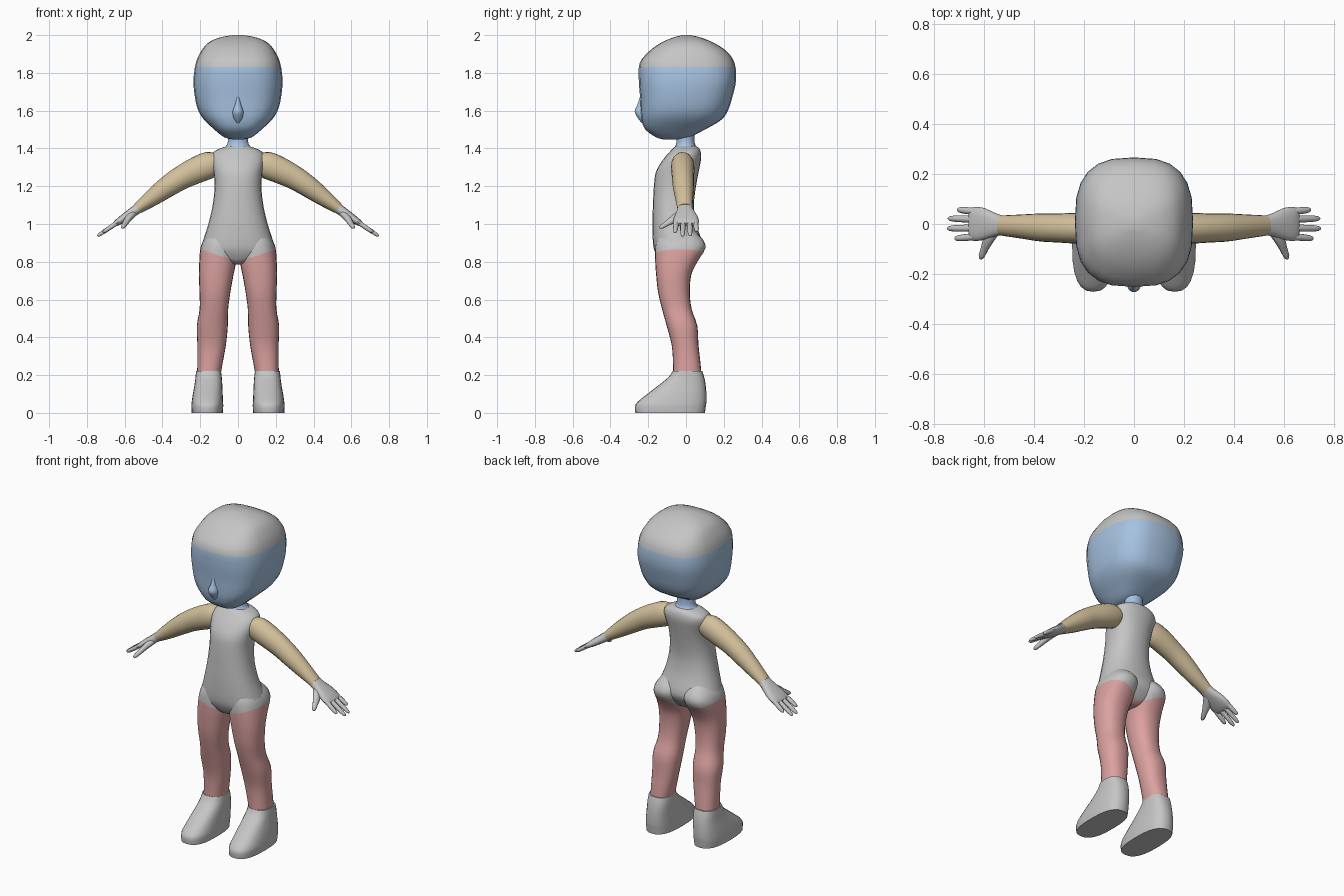
import bpy, bmesh, math
from mathutils import Vector


def material(name, rgb):
    m = bpy.data.materials.new(name)
    m.diffuse_color = (*rgb, 1)
    return m


GREY = material("light grey", (0.56, 0.56, 0.56))
BLUE = material("soft blue", (0.38, 0.54, 0.75))
SAND = material("sand", (0.65, 0.53, 0.33))
ROSE = material("rose", (0.71, 0.36, 0.35))


def oval(c, u, v, power, sides=24):
    """Superellipse ring around c with half-axes u and v."""
    pts = []
    for i in range(sides):
        a = 2 * math.pi * i / sides
        cs, sn = math.cos(a), math.sin(a)
        pts.append(c + u * math.copysign(abs(cs) ** (2 / power), cs)
                   + v * math.copysign(abs(sn) ** (2 / power), sn))
    return pts


def upright(rows, power=2.3):
    """Rings from rows of (z, x min, x max, y min, y max)."""
    return [oval(Vector(((x0 + x1) / 2, (y0 + y1) / 2, z)), Vector(((x1 - x0) / 2, 0, 0)),
                 Vector((0, (y1 - y0) / 2, 0)), power) for z, x0, x1, y0, y1 in rows]


UP = Vector((0.56, 0, 0.83))  # direction out of the back of the hand


def limb(rows, power=2, sides=16):
    """Rings along a path from rows of (x, y, z, half width, half thickness)."""
    pts = [Vector(r[:3]) for r in rows]
    rings = []
    for i, r in enumerate(rows):
        t = (pts[min(i + 1, len(pts) - 1)] - pts[max(i - 1, 0)]).normalized()
        n = UP.cross(t).normalized()
        rings.append(oval(pts[i], n * r[3], t.cross(n) * r[4], power, sides))
    return rings


def smooth_rings(rings, steps):
    """Catmull-Rom interpolation between rings."""
    out = []
    for i in range(len(rings) - 1):
        a, b, c, d = (rings[min(max(i + k, 0), len(rings) - 1)] for k in (-1, 0, 1, 2))
        for s in range(steps):
            t = s / steps
            out.append([q + 0.5 * t * ((r - p) + t * ((2 * p - 5 * q + 4 * r - w)
                        + t * (3 * q - p - 3 * r + w))) for p, q, r, w in zip(a, b, c, d)])
    return out + [rings[-1]]


def build(name, lofts, mats, cuts=(), rule=None, mirror=False, steps=3):
    bm = bmesh.new()
    for rings in lofts:
        rows = [[bm.verts.new(p) for p in ring] for ring in smooth_rings(rings, steps)]
        n = len(rows[0])
        for a, b in zip(rows, rows[1:]):
            for i in range(n):
                bm.faces.new((a[i], a[(i + 1) % n], b[(i + 1) % n], b[i]))
        bm.faces.new(rows[0])
        bm.faces.new(rows[-1])
    bmesh.ops.recalc_face_normals(bm, faces=bm.faces[:])
    for co, no in cuts:
        bmesh.ops.bisect_plane(bm, geom=bm.verts[:] + bm.edges[:] + bm.faces[:],
                               plane_co=co, plane_no=no, dist=1e-5)
    for f in bm.faces:
        f.smooth = True
        if rule:
            f.material_index = int(rule(f.calc_center_median()))
    me = bpy.data.meshes.new(name)
    bm.to_mesh(me)
    bm.free()
    me.set_sharp_from_angle(angle=math.radians(50))
    for m in mats:
        me.materials.append(m)
    ob = bpy.data.objects.new(name, me)
    bpy.context.collection.objects.link(ob)
    if mirror:
        ob.modifiers.new("mirror", 'MIRROR').use_mirror_merge = False
    return ob


def sym(rows):
    return [(z, -w, w, y0, y1) for z, w, y0, y1 in rows]


# Head with grey cap, and nose
head = sym([(1.448, 0.03, -0.12, -0.04), (1.46, 0.075, -0.16, 0.02), (1.5, 0.125, -0.215, 0.10),
            (1.55, 0.178, -0.235, 0.185), (1.6, 0.21, -0.24, 0.222), (1.67, 0.228, -0.243, 0.245),
            (1.76, 0.236, -0.25, 0.265), (1.85, 0.224, -0.246, 0.258), (1.91, 0.198, -0.2, 0.22),
            (1.955, 0.163, -0.14, 0.155), (1.985, 0.105, -0.075, 0.085), (2.0, 0.03, -0.02, 0.025)])
build("head", [upright(head, 2.8)], [BLUE, GREY],
      [((0, 0, 1.83), (0, 0, 1))], lambda c: c.z > 1.83)
build("nose", [upright(sym([(1.535, 0.008, -0.235, -0.21), (1.56, 0.024, -0.254, -0.2),
                            (1.595, 0.029, -0.272, -0.2), (1.63, 0.018, -0.258, -0.2),
                            (1.68, 0.008, -0.242, -0.21)]), 2)], [BLUE])

# Neck
build("neck", [upright(sym([(1.395, 0.085, -0.07, 0.068), (1.41, 0.066, -0.058, 0.055),
                            (1.435, 0.054, -0.05, 0.045), (1.5, 0.054, -0.05, 0.045)]), 2)], [BLUE])

# Torso, its lower edge cut in a V where the legs begin
V_CUTS = [((0, 0, 0.8), (s * 0.33, 0, 1)) for s in (-1, 1)]


def is_leg(c):
    return c.z < 0.8 + 0.33 * abs(c.x)


torso = sym([(0.785, 0.03, -0.1, 0.0), (0.8, 0.09, -0.135, 0.03), (0.85, 0.188, -0.164, 0.07),
             (0.9, 0.188, -0.175, 0.085), (1.0, 0.157, -0.178, 0.055), (1.1, 0.134, -0.175, 0.042),
             (1.2, 0.124, -0.17, 0.053), (1.28, 0.13, -0.158, 0.068), (1.345, 0.142, -0.118, 0.08),
             (1.38, 0.13, -0.088, 0.078), (1.4, 0.095, -0.07, 0.07), (1.412, 0.06, -0.055, 0.055)])
build("torso", [upright(torso)], [GREY, ROSE], V_CUTS, is_leg)

# Legs, including the buttocks
leg = [(0.97, 0.035, 0.14, -0.13, 0.035), (0.92, 0.012, 0.18, -0.155, 0.088),
       (0.87, 0.006, 0.199, -0.164, 0.102), (0.8, 0.01, 0.205, -0.163, 0.06),
       (0.73, 0.024, 0.207, -0.158, 0.028), (0.64, 0.04, 0.204, -0.148, 0.02),
       (0.55, 0.052, 0.203, -0.127, 0.03), (0.46, 0.054, 0.218, -0.102, 0.06),
       (0.36, 0.064, 0.215, -0.076, 0.066), (0.27, 0.08, 0.215, -0.069, 0.076),
       (0.2, 0.092, 0.217, -0.068, 0.082)]
build("leg", [upright(leg)], [GREY, ROSE], V_CUTS[:1], is_leg, mirror=True)

# Shoes
shoe = [(0.0, 0.08, 0.245, -0.268, 0.1), (0.035, 0.078, 0.247, -0.27, 0.105),
        (0.06, 0.079, 0.245, -0.255, 0.108), (0.1, 0.081, 0.239, -0.205, 0.108),
        (0.15, 0.083, 0.23, -0.14, 0.104), (0.19, 0.086, 0.225, -0.092, 0.096),
        (0.222, 0.09, 0.222, -0.07, 0.086)]
build("shoe", [upright(shoe, 2.6)], [GREY], mirror=True)

# Arms
build("arm", [limb([(0.1, -0.018, 1.325, 0.05, 0.05), (0.15, -0.018, 1.313, 0.06, 0.071),
                    (0.22, -0.017, 1.285, 0.062, 0.07), (0.3, -0.016, 1.245, 0.058, 0.063),
                    (0.37, -0.014, 1.2, 0.056, 0.057), (0.45, -0.01, 1.142, 0.048, 0.046),
                    (0.53, -0.006, 1.083, 0.04, 0.03)], sides=20)], [SAND], mirror=True)

# Hands: palm, four fingers and thumb
palm = limb([(0.515, -0.006, 1.093, 0.037, 0.027), (0.55, -0.004, 1.068, 0.045, 0.026),
             (0.6, 0.0, 1.034, 0.064, 0.022), (0.64, 0.0, 1.007, 0.068, 0.017),
             (0.655, 0.0, 0.997, 0.06, 0.01)], 2.4)


def finger(y0, x1, y1):
    rows = []
    for t, r in ((0, 0.013), (0.35, 0.014), (0.75, 0.0125), (0.94, 0.009), (1, 0.003)):
        x = 0.63 + (x1 - 0.63) * t
        rows.append((x, y0 + (y1 - y0) * t, 1.013 - (x - 0.63) * 0.67, r, r * 0.9))
    return limb(rows, sides=10)


fingers = [finger(0.05, 0.705, 0.057), finger(0.019, 0.742, 0.022),
           finger(-0.016, 0.745, -0.018), finger(-0.05, 0.715, -0.058)]
thumb = limb([(0.55, -0.02, 1.06, 0.022, 0.018), (0.58, -0.06, 1.03, 0.024, 0.018),
              (0.597, -0.1, 1.003, 0.016, 0.014), (0.609, -0.13, 0.985, 0.012, 0.011),
              (0.613, -0.14, 0.98, 0.004, 0.004)], sides=10)
build("hand", [palm, thumb] + fingers, [GREY], mirror=True, steps=2)
